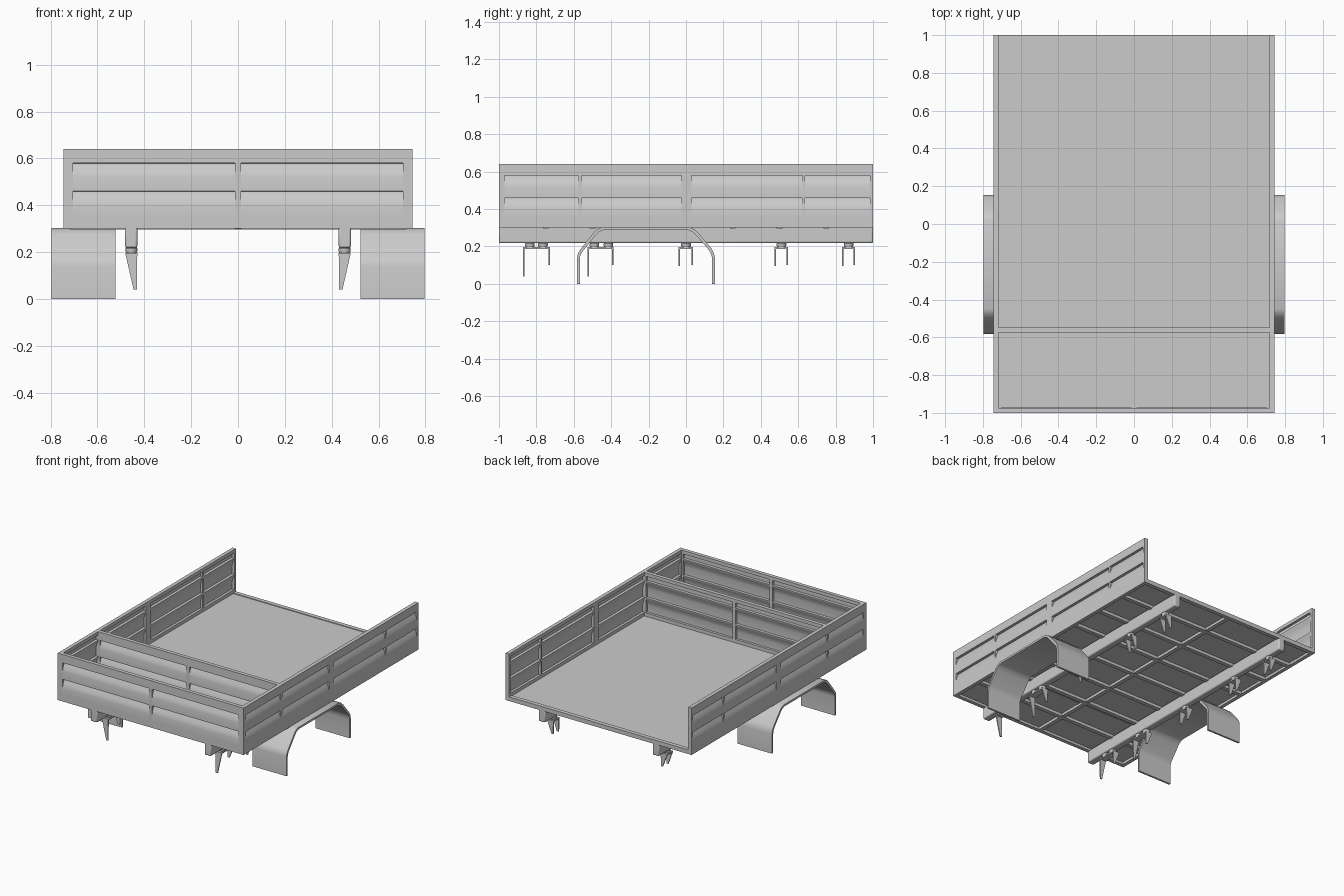
import bpy, bmesh, math

if "Cube" in bpy.data.objects:
    bpy.data.objects.remove(bpy.data.objects["Cube"])


def finish(name, bm, mirror=False, bevel=0.0):
    """Turn a bmesh into an object, optionally mirrored over x = 0."""
    bmesh.ops.recalc_face_normals(bm, faces=bm.faces)
    me = bpy.data.meshes.new(name)
    bm.to_mesh(me)
    bm.free()
    ob = bpy.data.objects.new(name, me)
    bpy.context.collection.objects.link(ob)
    bpy.ops.object.select_all(action='DESELECT')
    ob.select_set(True)
    bpy.context.view_layer.objects.active = ob
    bpy.ops.object.shade_smooth_by_angle(angle=math.radians(35))
    if bevel:
        b = ob.modifiers.new("bevel", 'BEVEL')
        b.width, b.segments = bevel, 2
    if mirror:
        ob.modifiers.new("mirror", 'MIRROR')
    return ob


def prism(bm, pts, a, b, place):
    """Extrude a closed 2D profile from a to b; place(u, v, s) gives the 3D point."""
    lo = [bm.verts.new(place(u, v, a)) for u, v in pts]
    hi = [bm.verts.new(place(u, v, b)) for u, v in pts]
    n = len(pts)
    bm.faces.new(lo)
    bm.faces.new(hi[::-1])
    for i in range(n):
        j = (i + 1) % n
        bm.faces.new((lo[i], lo[j], hi[j], hi[i]))


def box(bm, x0, x1, y0, y1, z0, z1):
    prism(bm, [(x0, y0), (x1, y0), (x1, y1), (x0, y1)], z0, z1,
          lambda u, v, s: (u, v, s))


# Pressed panel section: skin with two louvres dipping inward
Z_LOW, Z_TOP, RIM, RAIL = 0.30, 0.64, 0.615, 0.35
DIP, SKIN, THICK = 0.019, 0.009, 0.027


def louvre_profile():
    outer = [(0, RAIL)]
    for lo, hi in ((0.40, 0.46), (0.52, 0.58)):
        outer += [(0, lo), (0.003, lo + 0.014), (0.009, lo + 0.032),
                  (0.016, hi - 0.014), (DIP, hi - 0.005), (DIP, hi - 0.001), (0, hi)]
    outer.append((0, RIM))
    return outer + [(d + SKIN, z) for d, z in reversed(outer)]


def panel(name, start, end, bays, place, bottom=Z_LOW, mirror=False):
    bm = bmesh.new()

    def bar(a, b, z0, z1):
        prism(bm, [(0, z0), (THICK, z0), (THICK, z1), (0, z1)], a, b, place)

    bar(start, end, bottom, RAIL)
    bar(start, end, RIM, Z_TOP)
    edges = [start] + [e for bay in bays for e in bay] + [end]
    for a, b in zip(edges[::2], edges[1::2]):
        bar(a, b, RAIL, RIM)
    for a, b in bays:
        prism(bm, louvre_profile(), a, b, place)
    return finish(name, bm, mirror)


# Walls of the bed
panel("side_walls", -1, 1,
      [(-0.97, -0.575), (-0.555, -0.025), (0.03, 0.622), (0.636, 0.983)],
      lambda d, z, s: (0.745 - d, s, z), mirror=True)
cross_bays = [(-0.705, -0.013), (0.013, 0.705)]
panel("front_wall", -0.72, 0.72, cross_bays, lambda d, z, s: (s, -1 + d, z))
panel("bulkhead", -0.72, 0.72, cross_bays,
      lambda d, z, s: (s, -0.575 + d, z), bottom=0.315)
# Square corner posts joining front and sides
bm = bmesh.new()
box(bm, 0.716, 0.745, -1, -0.973, Z_LOW, Z_TOP)
finish("corner_posts", bm, mirror=True)

# Floor and rear lip
bm = bmesh.new()
box(bm, -0.72, 0.72, -0.98, 0.985, 0.318, 0.325)
finish("floor", bm)
bm = bmesh.new()
box(bm, -0.72, 0.72, 0.97, 1.0, 0.30, 0.33)
finish("rear_lip", bm)

# Floor frame underneath
bm = bmesh.new()
for i in range(7):
    y = -0.75 + 0.25 * i
    box(bm, -0.72, 0.72, y - 0.015, y + 0.015, 0.297, 0.32)
box(bm, -0.015, 0.015, -0.98, 0.98, 0.299, 0.32)
finish("floor_frame", bm)

# Chassis rails
bm = bmesh.new()
box(bm, 0.43, 0.482, -1, 1, 0.218, 0.31)
finish("chassis_rails", bm, mirror=True, bevel=0.008)

# Spring hangers: bushings, bridge plate and two tapered prongs
bushings = bmesh.new()
hangers = bmesh.new()
#        y front, y rear, front tip z, bushing positions
groups = [(-0.872, -0.728, 0.04, (-0.835, -0.765)),
          (-0.527, -0.387, 0.04, (-0.49, -0.415)),
          (-0.04, 0.037, 0.095, (0.0,)),
          (0.474, 0.546, 0.095, (0.51,)),
          (0.834, 0.904, 0.095, (0.87,))]
for y0, y1, tip, posts in groups:
    for y in posts:
        ring = [(0.020, 0.222), (0.026, 0.215), (0.026, 0.205), (0.020, 0.192)]
        loops = [[bushings.verts.new((0.455 + r * math.cos(k * math.pi / 6),
                                      y + r * math.sin(k * math.pi / 6), z))
                  for k in range(12)] for r, z in ring]
        for la, lb in zip(loops, loops[1:]):
            for k in range(12):
                m = (k + 1) % 12
                bushings.faces.new((la[k], la[m], lb[m], lb[k]))
        bushings.faces.new(loops[0])
        bushings.faces.new(loops[-1])
    box(hangers, 0.43, 0.48, y0, y1, 0.187, 0.196)
    for y, z in ((y0, tip), (y1 - 0.008, 0.10)):
        prism(hangers, [(0.43, 0.19), (0.48, 0.19), (0.446, z), (0.432, z)],
              y, y + 0.008, lambda u, v, s: (u, s, v))
finish("hanger_bushings", bushings, mirror=True)
finish("spring_hangers", hangers, mirror=True)

# Mudguards: bent sheet over each wheel
outer = [(-0.582, 0), (-0.582, 0.14), (-0.578, 0.162), (-0.566, 0.182),
         (-0.495, 0.272), (-0.475, 0.292), (-0.45, 0.302), (0.02, 0.302),
         (0.045, 0.292), (0.066, 0.272), (0.137, 0.188), (0.149, 0.165),
         (0.154, 0.14), (0.154, 0)]
cy = -0.214
inner = [(cy + (y - cy) * 0.962, z * 0.953) for y, z in outer]
bm = bmesh.new()
prism(bm, outer + inner[::-1], 0.522, 0.796, lambda u, v, s: (s, u, v))
finish("mudguards", bm, mirror=True)
